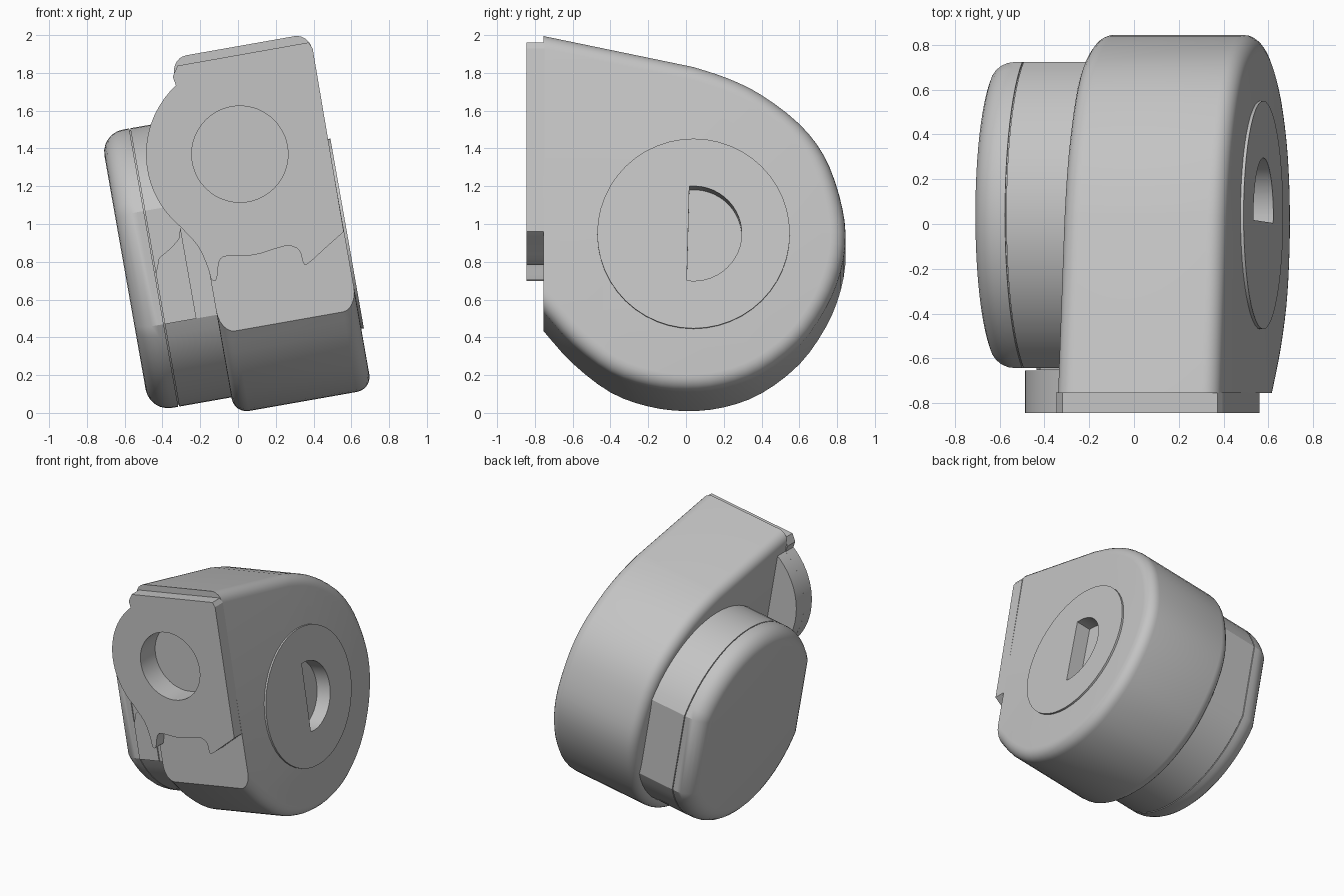
import bpy, bmesh
from math import radians, cos, sin, sqrt
from mathutils import Matrix, Vector

cube = bpy.data.objects.get("Cube")
if cube:
    bpy.data.objects.remove(cube, do_unlink=True)

grey = bpy.data.materials.new("plain grey")
grey.use_nodes = True
grey.diffuse_color = (0.55, 0.55, 0.55, 1)
grey.node_tree.nodes["Principled BSDF"].inputs["Base Color"].default_value = (0.55, 0.55, 0.55, 1)

TILT = Matrix.Rotation(radians(-10), 4, 'Y')   # the whole housing leans sideways
FRONT, FACE = -0.755, -0.845                   # housing front, mounting plate front
AXIS = (0.04, 0.835)                           # shared y, z centre of the round parts
PORT = (0.01, 1.37)                            # x, z centre of the front port


def arc(centre, r, start, end, n):
    steps = [radians(start + (end - start) * i / n) for i in range(n + 1)]
    return [(centre[0] + r * cos(a), centre[1] + r * sin(a)) for a in steps]


def circle(centre, r, n=48):
    return arc(centre, r, 0, 360, n)[:-1]


def spline(pts, n=3):
    """Smooth open curve through the points."""
    p = [Vector(q) for q in [pts[0], *pts, pts[-1]]]
    out = []
    for a, b, c, d in zip(p, p[1:], p[2:], p[3:]):
        for i in range(n):
            t = i / n
            v = b + (c - a) * t / 2 + (a * 2 - b * 5 + c * 4 - d) * t**2 / 2
            out.append(tuple(v + (b * 3 - a - c * 3 + d) * t**3 / 2))
    return out + [tuple(pts[-1])]


def prism(name, outline, lo, hi, axis='X', bevel=0, pick=None):
    """Extrude an outline sideways (tilted) or along y, with optional rounded edges."""
    bm = bmesh.new()
    place = (lambda p, d: (d, *p)) if axis == 'X' else (lambda p, d: (p[0], d, p[1]))
    rings = [[bm.verts.new(place(p, d)) for p in outline] for d in (lo, hi)]
    for ring in rings:
        bm.faces.new(ring)
    for i in range(len(outline)):
        bm.faces.new((rings[0][i - 1], rings[0][i], rings[1][i], rings[1][i - 1]))
    bmesh.ops.recalc_face_normals(bm, faces=bm.faces)
    if bevel:
        bmesh.ops.bevel(bm, geom=[e for e in bm.edges if pick(e)], offset=bevel,
                        segments=6, profile=0.5, affect='EDGES', clamp_overlap=False)
    if axis == 'X':
        bm.transform(TILT)
    mesh = bpy.data.meshes.new(name)
    bm.to_mesh(mesh)
    bm.free()
    mesh.materials.append(grey)
    ob = bpy.data.objects.new(name, mesh)
    bpy.context.collection.objects.link(ob)
    return ob


def finish(ob, cutters=()):
    bpy.ops.object.select_all(action='DESELECT')
    ob.select_set(True)
    bpy.context.view_layer.objects.active = ob
    for cutter in cutters:
        mod = ob.modifiers.new("cut", 'BOOLEAN')
        mod.operation, mod.object = 'DIFFERENCE', cutter
        bpy.ops.object.modifier_apply(modifier=mod.name)
    bpy.ops.object.shade_smooth_by_angle(angle=radians(25))


# Housing: teardrop side profile with rounded side edges and a flat front
profile = spline([(FRONT, 0.43), (-0.6, 0.255), (-0.4, 0.1), (-0.2, 0.025), (0, 0),
                  (0.2, 0.02), (0.4, 0.095), (0.6, 0.25), (0.74, 0.45), (0.82, 0.65),
                  (0.845, 0.85), (0.81, 1.06), (0.73, 1.27), (0.6, 1.44), (0.4, 1.595),
                  (0.22, 1.685), (0.04, 1.745)]) + [(FRONT, 1.912)]


def side_rim(e):
    a, b = e.verts
    return abs(a.co.x - b.co.x) < 1e-4 and max(a.co.y, b.co.y) > FRONT + 1e-4


housing = prism("housing", profile, -0.02, 0.72, bevel=0.08, pick=side_rim)

# Side disc, very slightly proud of the housing
side_disc = prism("side_disc", circle(AXIS, 0.51), 0.7, 0.734)

# Mounting plate: round lobe on one side, wavy lower edge
plate_outline = ([(0.373, 1.961), (0.395, 1.93), (0.56, 0.96)]
                 + spline([(0.555, 0.955), (0.46, 0.87), (0.37, 0.79), (0.345, 0.795),
                           (0.325, 0.86), (0.27, 0.885), (0.2, 0.87), (0.08, 0.835),
                           (-0.06, 0.83), (-0.1, 0.8), (-0.112, 0.71), (-0.14, 0.705),
                           (-0.16, 0.77), (-0.21, 0.88), (-0.295, 0.975)])
                 + arc(PORT, 0.497, 230, 133, 18)
                 + [(-0.345, 1.78), (-0.32, 1.838)])
plate = prism("mounting_plate", plate_outline, FACE, FRONT + 0.005, 'Y')
lobe = prism("plate_lobe", arc(PORT, 0.497, 260, 100, 26), FACE + 0.001, -0.655, 'Y')

# Cutters: front port and half-round side recess
port_cut = prism("port_cutter", circle(PORT, 0.255), FACE - 0.1, FACE + 0.18, 'Y')
recess_cut = prism("recess_cutter", arc(AXIS, 0.255, -98, 95, 26), 0.62, 0.9)
finish(housing, [port_cut, recess_cut])
finish(side_disc, [recess_cut])
finish(plate, [port_cut])
finish(lobe, [port_cut])
for cutter in (port_cut, recess_cut):
    cutter.hide_render = True
    cutter.hide_viewport = True
    cutter.hide_set(True)


# Knob: round with two flats, a rounded outer rim and a fine seam
def knob_outline(r, flat):
    return [(min(max(y, AXIS[0] - flat), AXIS[0] + flat), z)
            for y, z in arc(AXIS, r, 24, 156, 24) + arc(AXIS, r, 204, 336, 24)]


def outer_rim(e):
    return all(v.co.x < -0.45 for v in e.verts)


finish(prism("knob_cap", knob_outline(0.748, 0.684), -0.46, -0.306, bevel=0.12, pick=outer_rim))
finish(prism("knob_seam", knob_outline(0.738, 0.674), -0.31, -0.296))
finish(prism("knob_base", knob_outline(0.748, 0.684), -0.3, 0.02))

# Thin latch panel on the front flat of the knob
latch = [(-0.3, 0.53), (-0.13, 0.53), (-0.13, 1.02), (-0.15, 0.96), (-0.2, 0.92),
         (-0.27, 0.88), (-0.3, 0.8)]
latch_world = [((TILT @ Vector((u, 0, w))).x, (TILT @ Vector((u, 0, w))).z) for u, w in latch]
finish(prism("latch_panel", latch_world, AXIS[0] - 0.692, AXIS[0] - 0.68, 'Y'))
